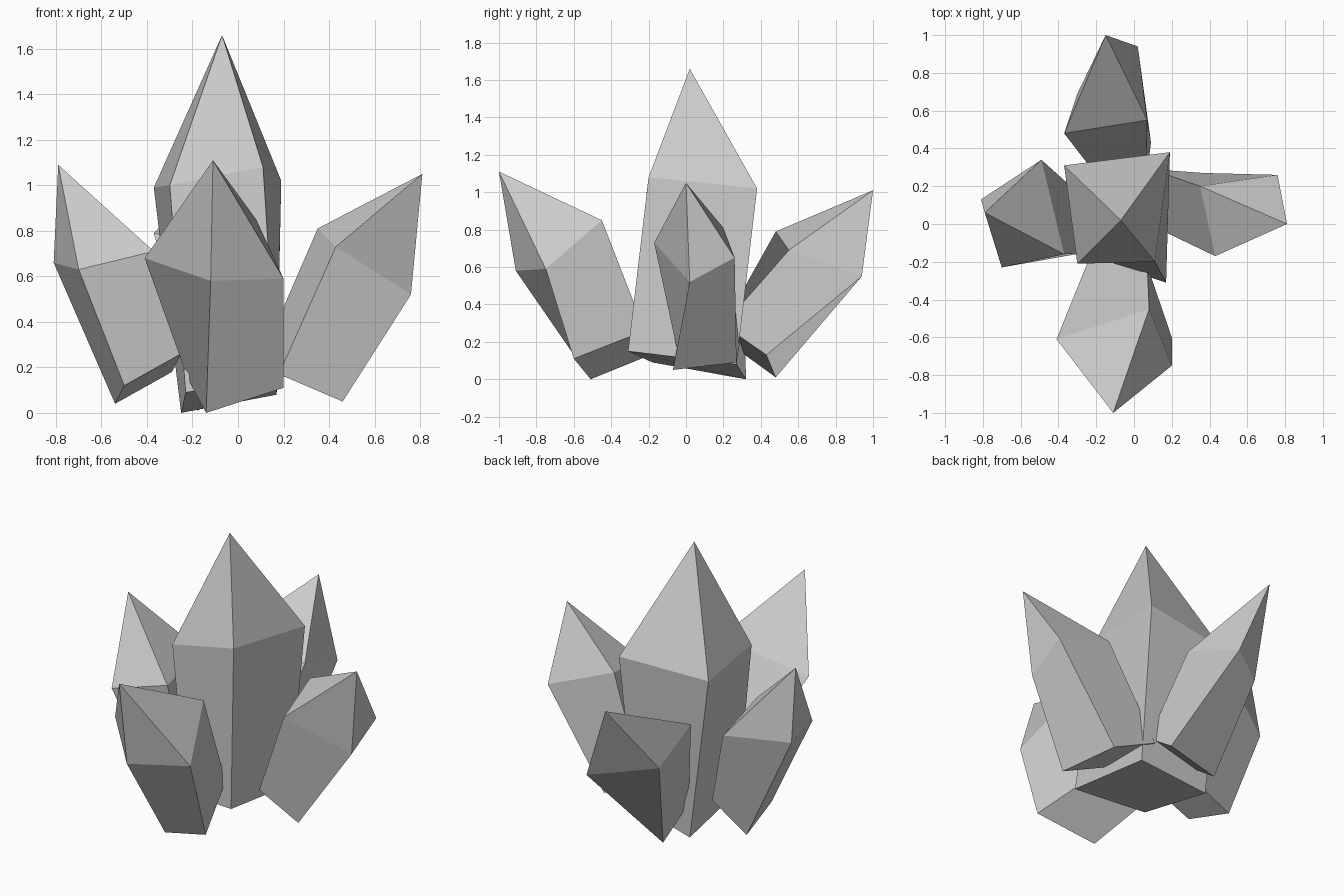
import bpy
import bmesh

default_cube = bpy.data.objects.get("Cube")
if default_cube:
    bpy.data.objects.remove(default_cube, do_unlink=True)

# Single stone colour
stone = bpy.data.materials.new("grey_stone")
stone.use_nodes = True
stone_colour = (0.6, 0.6, 0.6, 1)
stone.diffuse_color = stone_colour
stone.node_tree.nodes["Principled BSDF"].inputs["Base Color"].default_value = stone_colour


def crystal(name, foot, shoulder, tip):
    """Four-sided shard: a sloping foot section, an irregular shoulder
    section above it and a pointed tip."""
    bm = bmesh.new()
    lower = [bm.verts.new(corner) for corner in foot]
    upper = [bm.verts.new(corner) for corner in shoulder]
    point = bm.verts.new(tip)

    bm.faces.new(lower)
    for i in range(4):
        following = (i + 1) % 4
        bm.faces.new((lower[i], lower[following], upper[following], upper[i]))
        bm.faces.new((upper[i], upper[following], point))
    bmesh.ops.recalc_face_normals(bm, faces=bm.faces[:])

    mesh = bpy.data.meshes.new(name)
    bm.to_mesh(mesh)
    bm.free()
    mesh.materials.append(stone)
    shard = bpy.data.objects.new(name, mesh)
    bpy.context.collection.objects.link(shard)
    return shard


# Tall upright shard in the middle
crystal(
    "central_crystal",
    foot=[(-.25, .32, 0), (-.23, -.18, .09), (.17, -.31, .15), (.17, .27, .08)],
    shoulder=[(-.37, .31, .99), (-.3, -.21, 1), (.11, -.2, 1.08), (.19, .38, 1.02)],
    tip=(-.07, .02, 1.66),
)

# Shorter shards leaning outwards, their inner feet sunk into the middle one
crystal(
    "front_crystal",
    foot=[(-.22, -.14, .15), (-.14, -.51, 0), (.2, -.6, .11), (.07, -.22, .26)],
    shoulder=[(-.41, -.61, .68), (-.12, -.91, .58), (.2, -.75, .59), (.08, -.45, .85)],
    tip=(-.11, -1, 1.11),
)
crystal(
    "left_crystal",
    foot=[(.18, -.05, .17), (.46, -.07, .05), (.37, .27, .09), (.09, .29, .21)],
    shoulder=[(.43, -.17, .73), (.76, .02, .52), (.76, .26, .65), (.35, .2, .81)],
    tip=(.81, 0, 1.05),
)
crystal(
    "right_crystal",
    foot=[(-.5, -.12, .12), (-.54, .18, .04), (-.29, .16, .18), (-.25, -.15, .26)],
    shoulder=[(-.7, -.23, .63), (-.81, .13, .66), (-.49, .34, .7), (-.37, -.16, .71)],
    tip=(-.79, .06, 1.09),
)
crystal(
    "back_crystal",
    foot=[(-.2, .26, .17), (-.18, .48, .01), (.09, .43, .13), (.06, .2, .29)],
    shoulder=[(-.37, .48, .79), (-.3, .69, .58), (.02, .94, .55), (.07, .55, .69)],
    tip=(-.15, 1, 1.01),
)
